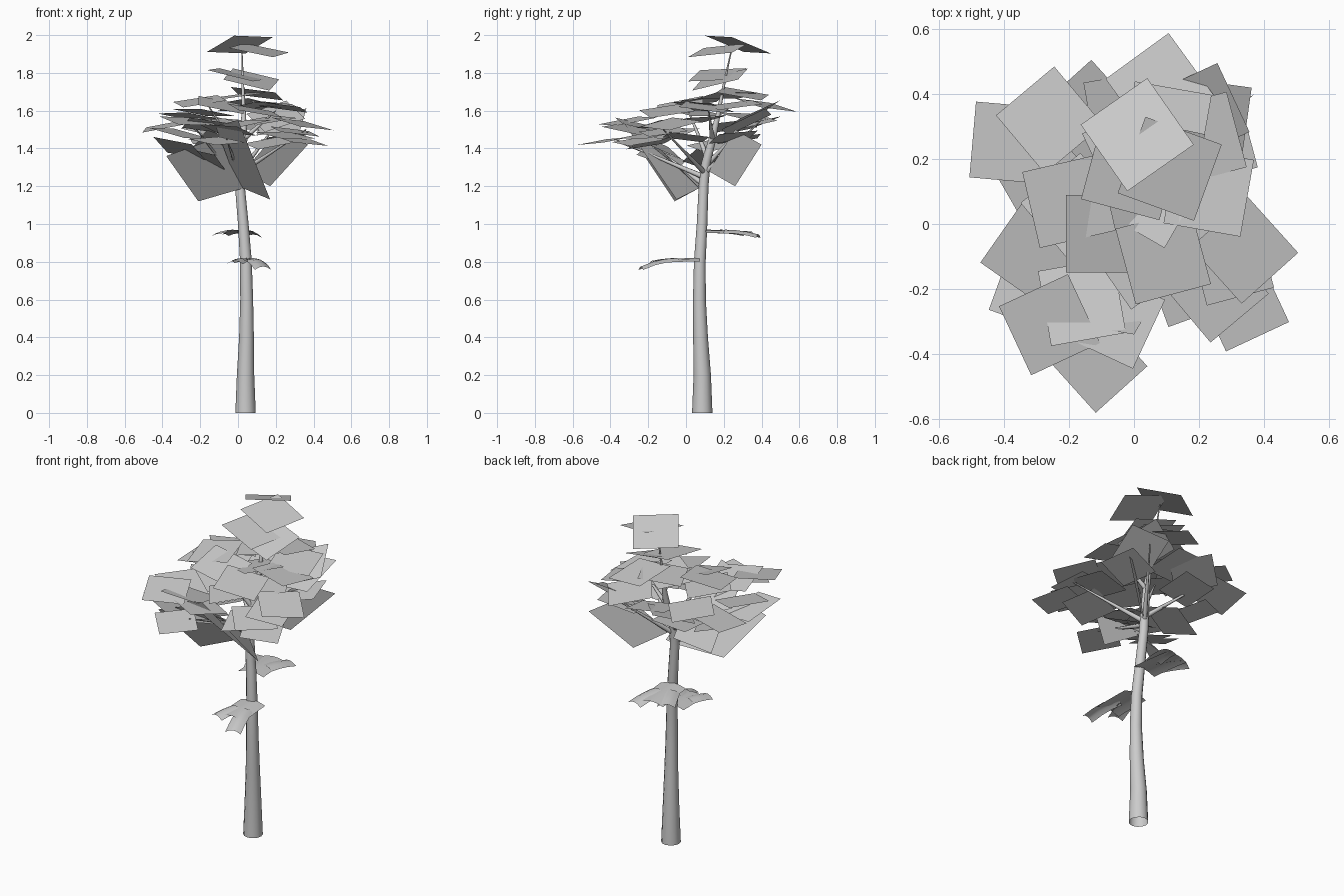
import bpy, bmesh, math
from mathutils import Vector


def tube(name, points, sides=12):
    """Tapered open tube through (x, y, z, radius) points."""
    bm = bmesh.new()
    rings = []
    for i, p in enumerate(points):
        a = Vector(points[max(i - 1, 0)][:3])
        b = Vector(points[min(i + 1, len(points) - 1)][:3])
        t = Vector((0, 0, 1)) if p[2] == 0 else (b - a).normalized()
        u = Vector((0, 1, 0)).cross(t)
        if u.length < 0.3:
            u = Vector((1, 0, 0))
        u.normalize()
        v = t.cross(u)
        ring = []
        for k in range(sides):
            w = 2 * math.pi * k / sides
            ring.append(bm.verts.new(Vector(p[:3]) + p[3] * (u * math.cos(w) + v * math.sin(w))))
        rings.append(ring)
    for r, s in zip(rings, rings[1:]):
        for k in range(sides):
            n = (k + 1) % sides
            bm.faces.new((r[k], r[n], s[n], s[k])).smooth = True
    finish(name, bm)


def finish(name, bm):
    mesh = bpy.data.meshes.new(name)
    bm.to_mesh(mesh)
    bm.free()
    ob = bpy.data.objects.new(name, mesh)
    bpy.context.collection.objects.link(ob)
    return ob


def cards(name, specs, half):
    """Flat square leaf cards: x, y, z, yaw in degrees, slope along x, slope along y."""
    bm = bmesh.new()
    for x, y, z, yaw, sx, sy in specs:
        c, s = math.cos(math.radians(yaw)), math.sin(math.radians(yaw))
        vs = []
        for i, j in ((-1, -1), (1, -1), (1, 1), (-1, 1)):
            dx, dy = half * (i * c - j * s), half * (i * s + j * c)
            vs.append(bm.verts.new((x + dx, y + dy, z + sx * dx + sy * dy)))
        bm.faces.new(vs)
    finish(name, bm)


def tuft(name, base, leaves):
    """Low leaf fan: arched cards given as heading, start, length, half width, drop."""
    bm = bmesh.new()
    for heading, start, length, wide, drop in leaves:
        a = math.radians(heading)
        d, n = Vector((math.cos(a), math.sin(a), 0)), Vector((-math.sin(a), math.cos(a), 0))
        rows = []
        for i in range(4):
            t = i / 3
            row = []
            for j in range(5):
                q = j / 2 - 1
                p = Vector(base) + d * (start + length * t) + n * wide * q
                p.z += 0.015 - drop * t * t - 0.018 * q * q
                row.append(bm.verts.new(p))
            rows.append(row)
        for r, s in zip(rows, rows[1:]):
            for j in range(4):
                bm.faces.new((r[j], r[j + 1], s[j + 1], s[j])).smooth = True
    finish(name, bm)


# Trunk and thin leader
tube("trunk", [(0.04, 0.086, 0, 0.054), (0.04, 0.086, 0.2, 0.046), (0.045, 0.077, 0.4, 0.039),
               (0.046, 0.071, 0.6, 0.034), (0.042, 0.073, 0.8, 0.031), (0.028, 0.085, 1.0, 0.028),
               (0.01, 0.093, 1.2, 0.026), (0.012, 0.105, 1.32, 0.024), (0.03, 0.14, 1.45, 0.02),
               (0.03, 0.17, 1.58, 0.012), (0.025, 0.205, 1.76, 0.006), (0.02, 0.245, 1.94, 0.003)])

# Branches from the crown fork to the leaf clusters
for label, start, end in (
        ("front_left", (0.01, 0.093, 1.21), (-0.22, -0.3, 1.5)),
        ("front", (0.01, 0.093, 1.25), (-0.06, -0.38, 1.45)),
        ("right", (0.01, 0.1, 1.27), (0.36, -0.12, 1.5)),
        ("back_right", (0.01, 0.1, 1.27), (0.22, 0.4, 1.55)),
        ("back_left", (0.01, 0.1, 1.3), (-0.25, 0.3, 1.52)),
        ("upper_left", (0.015, 0.11, 1.36), (-0.16, 0.0, 1.63)),
        ("upper_right", (0.03, 0.14, 1.45), (0.2, 0.12, 1.6))):
    mid = [a + (b - a) * 0.5 for a, b in zip(start, end)]
    tube("branch_" + label, [(*start, 0.015), (*mid, 0.008), (*end, 0.003)], 8)

# Leaf cards, from the tip of the crown downwards
cards("leaves_tip", [
    (0.01, 0.275, 1.95, 35, 0.17, -0.3),
    (0.11, 0.17, 1.92, -20, -0.15, 0.16),
    (-0.01, 0.165, 1.79, -15, -0.22, 0.1),
    (0.07, 0.18, 1.765, -12, -0.18, 0.28)], 0.125)

cards("leaves_upper", [
    (0.08, 0.42, 1.63, 36, -0.1, -0.2),
    (0.23, 0.1, 1.62, -10, -0.15, -0.1),
    (-0.2, 0.07, 1.65, 13, 0.12, 0.15),
    (-0.09, -0.03, 1.63, 0, -0.2, 0.2),
    (0.09, -0.1, 1.6, 15, -0.2, 0.1),
    (0.0, 0.22, 1.68, 25, 0.12, 0.05),
    (0.1, 0.3, 1.69, -10, -0.15, -0.15),
    (0.15, 0.05, 1.55, 30, 0.1, 0.12),
    (0.05, 0.09, 1.62, -30, 0.15, -0.12),
    (-0.18, 0.05, 1.59, 40, -0.12, -0.1),
    (0.2, 0.26, 1.63, 15, -0.12, 0.1)], 0.12)

cards("leaves_middle", [
    (-0.26, 0.32, 1.57, 40, -0.1, -0.12),
    (-0.38, 0.25, 1.52, -5, 0.2, 0.1),
    (-0.14, 0.34, 1.52, 42, 0.1, 0.3),
    (0.23, 0.32, 1.54, -8, 0.2, 0.45),
    (0.34, -0.08, 1.53, 42, -0.2, 0.1),
    (0.25, -0.2, 1.47, 40, -0.1, 0.12),
    (-0.26, -0.31, 1.545, 25, -0.1, 0.15),
    (-0.06, -0.29, 1.5, -25, -0.15, -0.15),
    (-0.31, -0.09, 1.48, -35, -0.2, 0.12),
    (-0.16, -0.24, 1.52, 10, -0.1, -0.25),
    (0.2, 0.34, 1.57, 25, 0.1, 0.5),
    (-0.02, 0.34, 1.53, 10, -0.12, 0.2),
    (0.02, -0.1, 1.53, 35, 0.15, 0.1)], 0.117)

cards("leaves_lower", [
    (-0.11, -0.43, 1.44, 42, -0.05, 0.15),
    (0.335, -0.25, 1.44, 25, -0.15, 0.1),
    (0.25, 0.0, 1.46, 10, 0.15, -0.1),
    (-0.3, 0.15, 1.42, 30, -0.25, 0.1),
    (-0.31, -0.2, 1.4, -20, -0.3, -0.3),
    (0.17, -0.18, 1.43, 20, 0.12, 0.2),
    (0.25, 0.25, 1.46, 15, 0.2, 0.15),
    (-0.14, 0.28, 1.45, 5, 0.1, 0.15),
    (-0.1, -0.16, 1.42, 20, -0.15, -0.5),
    (-0.2, -0.13, 1.35, -15, -0.3, -0.3),
    (0.3, -0.12, 1.49, 15, -0.15, 0.1),
    (-0.16, 0.12, 1.33, 20, 0.4, -0.2)], 0.107)

# Large steep cards along the lower branches
bm = bmesh.new()
for corners in (
        [(-0.12, -0.32, 1.52), (0, -0.34, 1.55), (0.17, -0.05, 1.13), (0.0, 0.09, 1.2)],
        [(-0.38, -0.22, 1.36), (-0.21, -0.06, 1.12), (0.03, 0.07, 1.19), (-0.1, -0.2, 1.46)],
        [(0.03, 0.12, 1.28), (0.17, 0.26, 1.2), (0.37, 0.4, 1.42), (0.22, 0.26, 1.5)]):
    bm.faces.new([bm.verts.new(c) for c in corners])
finish("branch_leaves", bm)

# Two small leaf fans low on the trunk
tuft("low_leaves_front", (0.05, 0.07, 0.805),
     [(-87, 0, 0.22, 0.08, 0.01), (-105, 0.12, 0.14, 0.045, 0.015), (-75, 0.12, 0.2, 0.045, 0.045)])
tuft("low_leaves_back", (0.015, 0.09, 0.955),
     [(95, 0.01, 0.25, 0.08, 0.01), (115, 0.1, 0.16, 0.05, 0.015), (78, 0.12, 0.18, 0.05, 0.025)])
